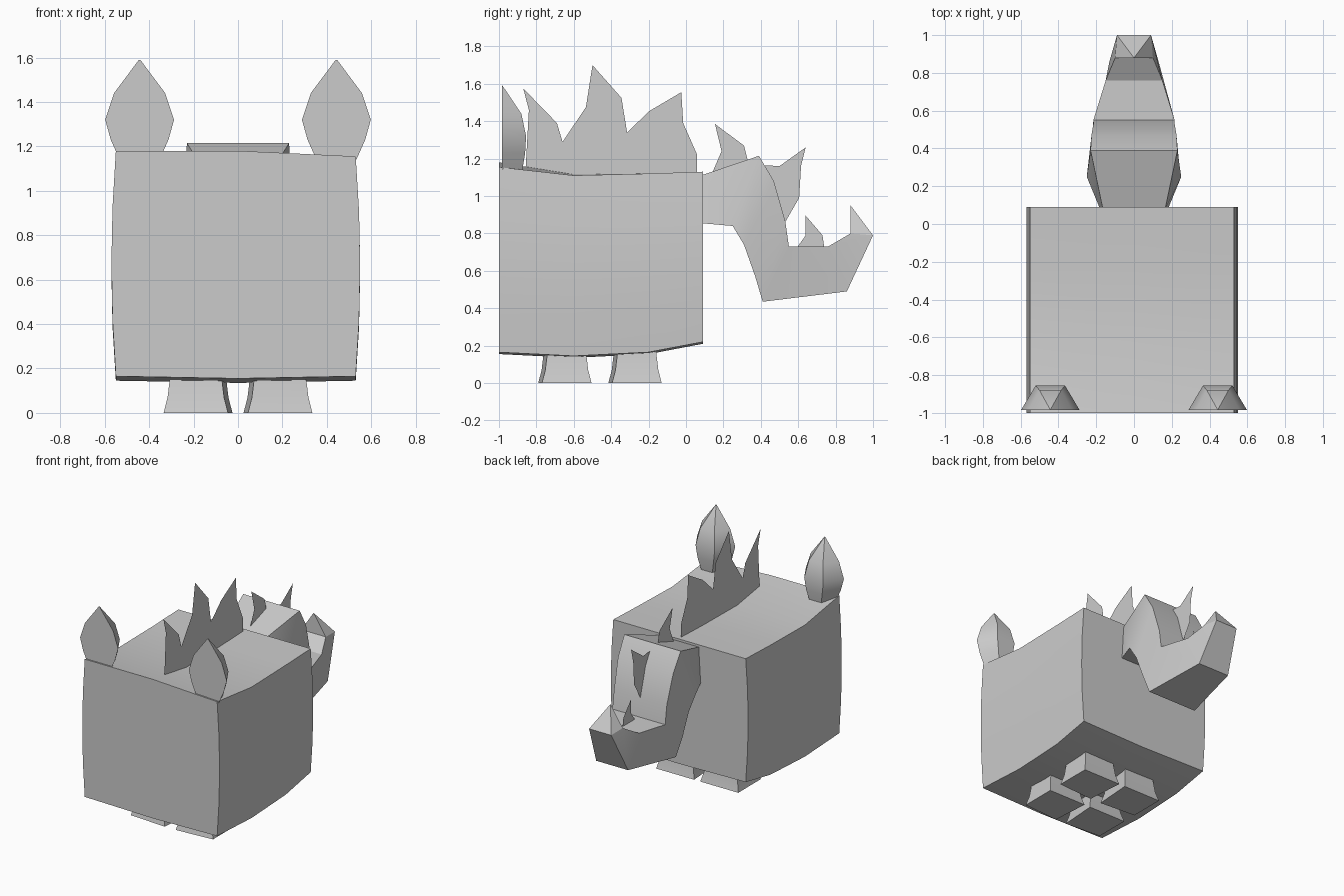
import bpy, bmesh, math

cube = bpy.data.objects.get("Cube")
if cube:
    bpy.data.objects.remove(cube, do_unlink=True)

GREY = (0.6, 0.6, 0.6, 1)
grey = bpy.data.materials.new("plain grey")
grey.use_nodes = True
grey.diffuse_color = GREY
grey.node_tree.nodes["Principled BSDF"].inputs["Base Color"].default_value = GREY


def finish(name, bm, angle=30, closed=True):
    if closed:
        bmesh.ops.recalc_face_normals(bm, faces=bm.faces)
    mesh = bpy.data.meshes.new(name)
    bm.to_mesh(mesh)
    bm.free()
    mesh.materials.append(grey)
    obj = bpy.data.objects.new(name, mesh)
    bpy.context.collection.objects.link(obj)
    bpy.ops.object.select_all(action='DESELECT')
    obj.select_set(True)
    bpy.context.view_layer.objects.active = obj
    bpy.ops.object.shade_smooth_by_angle(angle=math.radians(angle))
    return obj


def loft(name, rings, angle=30):
    """Skin a closed solid over rings with equal point counts."""
    bm = bmesh.new()
    loops = [[bm.verts.new(p) for p in ring] for ring in rings]
    n = len(loops[0])
    for a, b in zip(loops, loops[1:]):
        for i in range(n):
            j = (i + 1) % n
            bm.faces.new((a[i], a[j], b[j], b[i]))
    bm.faces.new(loops[0])
    bm.faces.new(loops[-1])
    return finish(name, bm, angle)


def blade(name, outline):
    """Flat spiky sheet standing on the centre line, given as (y, z)."""
    bm = bmesh.new()
    face = bm.faces.new([bm.verts.new((0, y, z)) for y, z in outline])
    face.normal_update()
    if face.normal.x < 0:
        face.normal_flip()
    bmesh.ops.triangulate(bm, faces=bm.faces)
    return finish(name, bm, closed=False)


# Body: a slightly bulging box with a sagging belly and back
def body_ring(y, low, high, lean):
    ring = []
    for i in range(5):
        v = i / 2 - 1
        ring.append((-0.01 + 0.54 + 0.02 * (1 - v * v), y, low + (high - lean - low) * i / 4))
    ring.append((0, y, high))
    for i in reversed(range(5)):
        v = i / 2 - 1
        ring.append((-0.01 - 0.54 - 0.02 * (1 - v * v), y, low + (high - low) * i / 4))
    ring.append((0, y, low - 0.01))
    return ring


loft("body", [body_ring(-1, 0.165, 1.18, 0.025),
              body_ring(-0.6, 0.145, 1.115, 0.005),
              body_ring(-0.2, 0.165, 1.12, 0),
              body_ring(0.09, 0.22, 1.13, 0)])

# Legs: short flared blocks
for side, side_name in ((1, "left"), (-1, "right")):
    for y, end_name in ((-0.645, "front"), (-0.27, "back")):
        rings = []
        for z, inset in ((0, 0), (0.07, 0.018), (0.17, 0.03)):
            rings.append([(side * (0.335 - inset), y - 0.125 + inset, z),
                          (side * (0.335 - inset), y + 0.14 - inset, z),
                          (side * (0.025 + inset), y + 0.14 - inset, z),
                          (side * (0.045 + inset), y - 0.145 + inset, z)])
        loft(f"{end_name}_{side_name}_leg", rings)

# Ears: leaf outline with a flat front and a rounded back
for side, side_name in ((1, "left"), (-1, "right")):
    rings = []
    for z, w, depth in ((1.14, 0.09, 0.11), (1.23, 0.13, 0.125), (1.32, 0.155, 0.13),
                        (1.44, 0.115, 0.105), (1.59, 0.003, 0.004)):
        cx = side * 0.443
        rings.append([(cx - w, -0.985, z), (cx + w, -0.985, z),
                      (cx + 0.5 * w, -0.985 + depth, z), (cx - 0.5 * w, -0.985 + depth, z)])
    loft(f"{side_name}_ear", rings, 50)

# Head: stations of upper (y, z, half width) and lower (y, z, half width)
stations = [((0.08, 1.11, 0.165), (0.08, 0.855, 0.18)),
            ((0.39, 1.215, 0.23), (0.25, 0.84, 0.25)),
            ((0.47, 1.08, 0.225), (0.31, 0.74, 0.24)),
            ((0.53, 0.87, 0.215), (0.37, 0.57, 0.23)),
            ((0.55, 0.73, 0.215), (0.41, 0.435, 0.205)),
            ((0.76, 0.73, 0.15), (0.86, 0.49, 0.13)),
            ((0.88, 0.80, 0.10), (1.0, 0.79, 0.09))]
loft("head", [[(-tw, ty, tz), (tw, ty, tz), (bw, by, bz), (-bw, by, bz)]
              for (ty, tz, tw), (by, bz, bw) in stations])

# Horn: a pointed cap at the end of the snout
bm = bmesh.new()
base = [bm.verts.new(p) for p in ((-0.10, 0.88, 0.80), (0.10, 0.88, 0.80),
                                  (0.09, 1.0, 0.79), (-0.09, 1.0, 0.79))]
tip = bm.verts.new((0, 0.88, 0.95))
bm.faces.new(base)
for i in range(4):
    bm.faces.new((base[i], base[(i + 1) % 4], tip))
finish("snout_horn", bm)

# Mane and head crests
blade("mane", [(-0.86, 1.1), (-0.84, 1.46), (-0.87, 1.575), (-0.69, 1.39), (-0.66, 1.29),
               (-0.535, 1.475), (-0.5, 1.7), (-0.345, 1.525), (-0.315, 1.34), (-0.195, 1.455),
               (-0.025, 1.555), (-0.015, 1.39), (0.06, 1.22), (0.06, 1.1)])
blade("neck_crest", [(0.13, 1.1), (0.19, 1.24), (0.155, 1.385), (0.31, 1.27), (0.34, 1.15)])
blade("brow_crest", [(0.41, 1.165), (0.5, 1.16), (0.64, 1.26), (0.615, 1.16),
                     (0.605, 0.99), (0.53, 0.86)])
blade("nose_crest", [(0.59, 0.72), (0.64, 0.79), (0.64, 0.895), (0.73, 0.79), (0.74, 0.72)])
